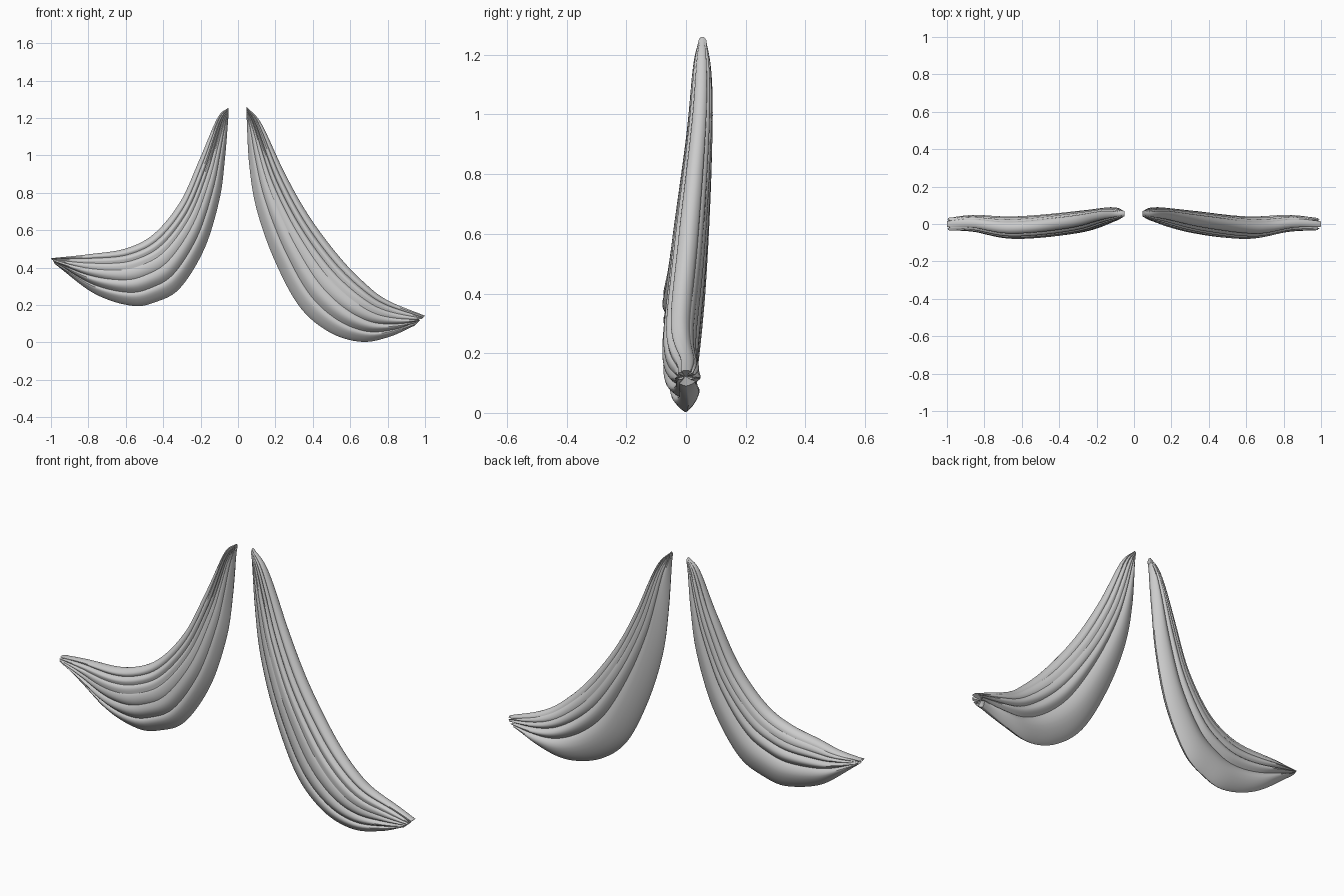
import bpy, bmesh, math
from mathutils import Vector

if "Cube" in bpy.data.objects:
    bpy.data.objects.remove(bpy.data.objects["Cube"])

ROWS = 72    # steps along each swag
STEPS = 10   # steps across each fold


def resample(points, n):
    """Smooth curve through the points, resampled at equal arc length."""
    p = [Vector(q) for q in points]
    p = [2 * p[0] - p[1]] + p + [2 * p[-1] - p[-2]]
    fine = []
    for i in range(1, len(p) - 2):
        a, b, c, d = p[i - 1:i + 3]
        for k in range(30):
            t = k / 30
            fine.append(0.5 * (2 * b + (c - a) * t + (2 * a - 5 * b + 4 * c - d) * t * t
                               + (3 * b - a - 3 * c + d) * t ** 3))
    fine.append(p[-2])
    dist = [0.0]
    for a, b in zip(fine, fine[1:]):
        dist.append(dist[-1] + (b - a).length)
    out, j = [], 0
    for i in range(n + 1):
        s = dist[-1] * i / n
        while j < len(fine) - 2 and dist[j + 1] < s:
            j += 1
        f = (s - dist[j]) / (dist[j + 1] - dist[j])
        out.append(fine[j].lerp(fine[j + 1], min(1, f)))
    return out


def folds(edges):
    """(position across the cloth, fold height 0..1) for creases at the given edges."""
    out = []
    for a, b in zip(edges, edges[1:]):
        for k in range(STEPS):
            t = (1 - math.cos(math.pi * k / STEPS)) / 2
            h = math.sin(math.pi * t ** 0.8)
            if (a == 0 and t < 0.5) or (b == 1 and t > 0.5):
                h = 1.0
            out.append((a + (b - a) * t, h))
    return out + [(1.0, 1.0)]


def build_swag(name, upper, lower, front_edges, back_edges):
    up, lo = resample(upper, ROWS), resample(lower, ROWS)
    # depth centre and half thickness from the top knot to the low end
    mid = resample([(0, .055), (.2, .046), (.5, .008), (.75, -.02), (.9, .003), (1, .0)], ROWS)
    half = resample([(0, .014), (.08, .033), (.25, .046), (.5, .06), (.75, .061),
                     (.9, .046), (1, .034)], ROWS)
    front, back = folds(front_edges), folds(back_edges)
    ring = [(v, h, -1) for v, h in front] + [(v, h, 1) for v, h in reversed(back[1:-1])]

    bm = bmesh.new()
    rows = []
    for i in range(ROWS + 1):
        u = i / ROWS
        crease = 0.24 + 0.3 * u ** 6 + 0.2 * (1 - u) ** 8
        row = []
        for v, h, side in ring:
            drift = 0.035 * math.sin(math.pi * u * 1.5 + 5 * v) * 4 * v * (1 - v)
            w = v + drift
            p = up[i].lerp(lo[i], w)
            # full at the upper edge, thin at the hem
            full = 0.45 if w < 0.5 else 0.45 + 0.35 * (2 * w - 1)
            lens = max(0, 4 * w * (1 - w)) ** full
            # crease strength varies from fold to fold and along the cloth
            c = crease * (0.75 + 0.5 * math.sin(9 * v + 3 * u + side))
            y = mid[i].y + side * half[i].y * lens * (1 - c * (1 - h))
            y += 0.015 * w ** 3 * math.sin(math.pi * u)
            # frayed low end
            dx = 0.015 * math.copysign(1, p.x) * u ** 30 * (h - 1) * (1 + math.sin(20 * v))
            row.append(bm.verts.new((p.x + dx, y, max(0, p.y))))
        rows.append(row)
    n = len(ring)
    for a, b in zip(rows, rows[1:]):
        for k in range(n):
            bm.faces.new((a[k], a[(k + 1) % n], b[(k + 1) % n], b[k]))
    # gathered ends
    for row, inner in ((rows[0], rows[2]), (rows[-1], rows[-2])):
        c = sum((v.co for v in inner), Vector()) / n
        centre = bm.verts.new(c)
        for k in range(n):
            bm.faces.new((row[k], row[(k + 1) % n], centre))
    bmesh.ops.recalc_face_normals(bm, faces=bm.faces)
    mesh = bpy.data.meshes.new(name)
    bm.to_mesh(mesh)
    bm.free()
    ob = bpy.data.objects.new(name, mesh)
    bpy.context.collection.objects.link(ob)
    bpy.ops.object.select_all(action='DESELECT')
    ob.select_set(True)
    bpy.context.view_layer.objects.active = ob
    bpy.ops.object.shade_smooth_by_angle(angle=math.radians(40))


front_edges = [0, .12, .25, .38, .54, .74, 1]
back_edges = [0, .10, .22, .36, .54, 1]

# shorter swag on the left
build_swag("left_swag",
           [(-.05, 1.256), (-.11, 1.2), (-.205, .98), (-.31, .75), (-.45, .58),
            (-.6, .502), (-.79, .472), (-1, .45)],
           [(-.05, 1.225), (-.07, .98), (-.10, .76), (-.18, .5), (-.31, .29),
            (-.44, .216), (-.57, .196), (-.77, .262), (-.98, .42)],
           front_edges, back_edges)

# longer swag on the right
build_swag("right_swag",
           [(.045, 1.26), (.125, 1.17), (.25, .905), (.38, .675), (.54, .46),
            (.68, .315), (.8, .225), (1, .142)],
           [(.045, 1.225), (.06, .95), (.10, .71), (.195, .44), (.33, .19),
            (.49, .054), (.66, .003), (.81, .03), (.945, .09)],
           front_edges, back_edges)
